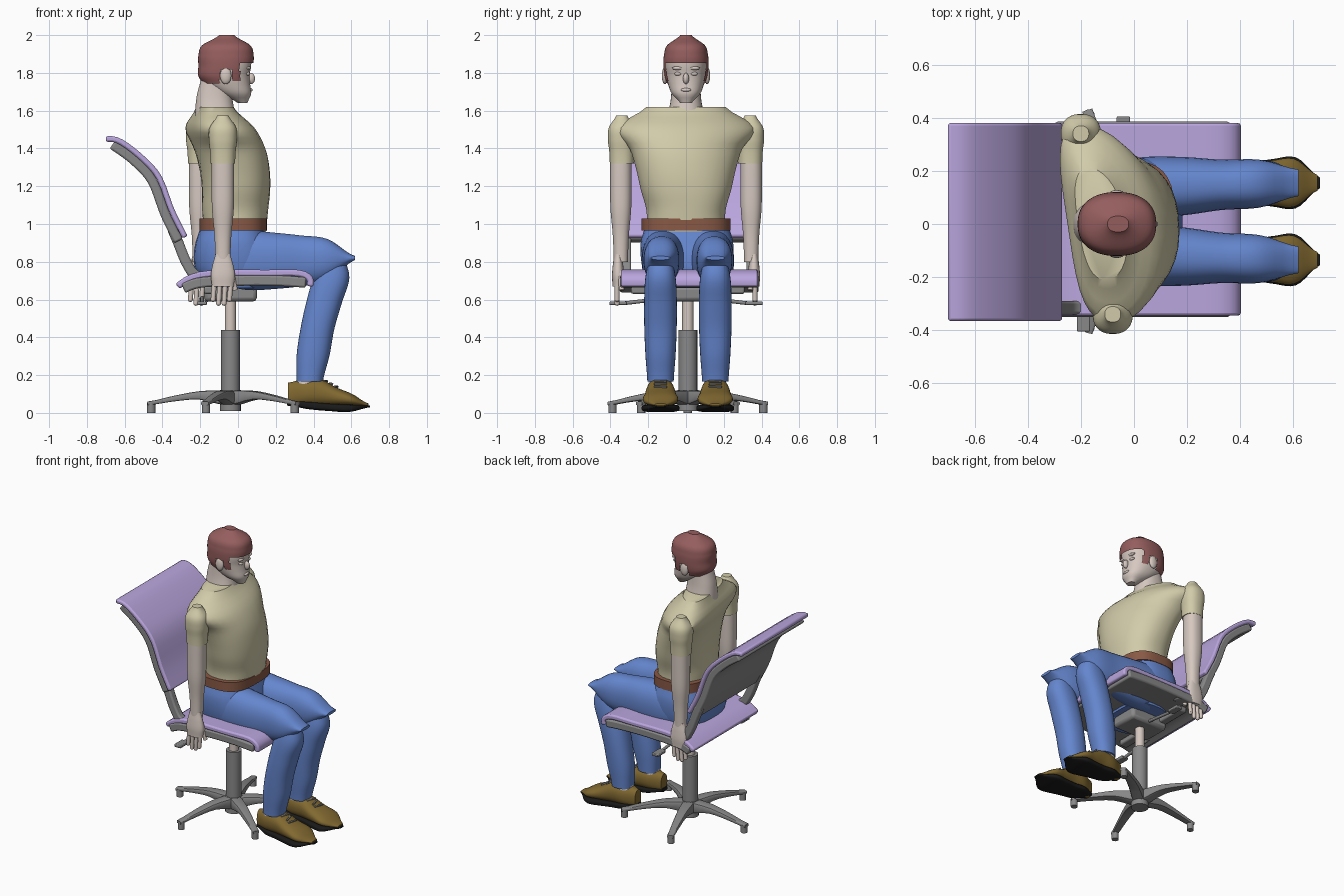
import bpy, bmesh, math
from mathutils import Vector

if "Cube" in bpy.data.objects:
    bpy.data.objects.remove(bpy.data.objects["Cube"], do_unlink=True)


def material(name, red, green, blue):
    mat = bpy.data.materials.new(name)
    mat.use_nodes = True
    mat.diffuse_color = (red, green, blue, 1)
    mat.node_tree.nodes["Principled BSDF"].inputs["Base Color"].default_value = (red, green, blue, 1)
    return mat


shirt = material("cream shirt", .64, .6, .4)
denim = material("blue denim", .13, .24, .62)
fabric = material("lilac fabric", .49, .38, .73)
hair = material("red brown hair", .3, .11, .11)
skin = material("pale skin", .67, .58, .53)
leather = material("brown leather", .25, .1, .06)
suede = material("olive suede", .22, .14, .03)
rubber = material("black rubber", .01, .01, .01)
metal = material("grey metal", .25, .25, .25)

made = []


def finish(name, bm, mat, bevel=0):
    bmesh.ops.recalc_face_normals(bm, faces=bm.faces)
    mesh = bpy.data.meshes.new(name)
    bm.to_mesh(mesh)
    bm.free()
    mesh.materials.append(mat)
    part = bpy.data.objects.new(name, mesh)
    bpy.context.collection.objects.link(part)
    if bevel:
        mod = part.modifiers.new("bevel", "BEVEL")
        mod.width, mod.segments, mod.limit_method = bevel, 2, "ANGLE"
    made.append(part)
    return part


def at(values, t):
    """Smooth curve through evenly spaced values; a plain number stays constant."""
    if not isinstance(values, list):
        return values
    last = len(values) - 1
    i = min(int(t * last), last - 1)
    f = t * last - i
    a, b, c, d = values[max(i - 1, 0)], values[i], values[i + 1], values[min(i + 2, last)]
    return b + f / 2 * (c - a + f * (2 * a - 5 * b + 4 * c - d + f * (3 * (b - c) + d - a)))


def bridge(bm, rings):
    """Skin neighbouring rings and close both ends."""
    for lower, upper in zip(rings, rings[1:]):
        for k in range(len(lower)):
            bm.faces.new((lower[k - 1], lower[k], upper[k], upper[k - 1]))
    bm.faces.new(rings[0])
    bm.faces.new(rings[-1])


def loft(name, mat, span, low, high, half, mid=0, axis="z", power=2.3, steps=24, sides=32,
         warp=None, cut=None):
    """Rounded rings along z (low/high are x) or along x (low/high are z); half is the y half-width."""
    bm = bmesh.new()
    rings = []
    for step in range(steps + 1):
        t = step / steps
        along = span[0] + (span[1] - span[0]) * t
        bottom, top = at(low, t), at(high, t)
        ring = []
        for k in range(sides):
            angle = math.tau * (k + .5) / sides
            c, s = (math.copysign(abs(v) ** (2 / power), v) for v in (math.cos(angle), math.sin(angle)))
            across = (bottom + top) / 2 + (top - bottom) / 2 * c
            y = at(mid, t) + at(half, t) * s
            co = Vector((across, y, along) if axis == "z" else (along, y, across))
            ring.append(bm.verts.new(warp(co) if warp else co))
        rings.append(ring)
    bridge(bm, rings)
    if cut:
        gone = [f for f in bm.faces if cut(f.calc_center_median())]
        bmesh.ops.delete(bm, geom=gone, context="FACES")
    return finish(name, bm, mat)


def sheet(name, mat, xs, zs, thick, y_min, y_max, steps=18):
    """Curved slab following an x-z line, stretched between two y positions."""
    line = [Vector((at(xs, i / steps), at(zs, i / steps))) for i in range(steps + 1)]
    upper, under = [], []
    for i, point in enumerate(line):
        along = (line[min(i + 1, steps)] - line[max(i - 1, 0)]).normalized()
        offset = Vector((-along.y, along.x)) * thick / 2
        upper.append(point + offset)
        under.append(point - offset)
    bm = bmesh.new()
    outline = upper + under[::-1]
    bridge(bm, [[bm.verts.new((p.x, y, p.y)) for p in outline] for y in (y_min, y_max)])
    finish(name, bm, mat, bevel=.01)


def box(name, mat, centre, size, tilt=0, twist=0):
    bm = bmesh.new()
    bmesh.ops.create_cube(bm, size=1)
    bmesh.ops.scale(bm, vec=size, verts=bm.verts)
    part = finish(name, bm, mat, bevel=min(size) / 4)
    part.location, part.rotation_euler = centre, (0, tilt, twist)


def ball(name, mat, centre, radii):
    bm = bmesh.new()
    bmesh.ops.create_uvsphere(bm, u_segments=16, v_segments=10, radius=1)
    bmesh.ops.scale(bm, vec=radii, verts=bm.verts)
    bmesh.ops.translate(bm, vec=centre, verts=bm.verts)
    finish(name, bm, mat)


def rod(name, mat, start, end, radius):
    start, end = Vector(start), Vector(end)
    bm = bmesh.new()
    bmesh.ops.create_cone(bm, cap_ends=True, segments=20, radius1=radius, radius2=radius,
                          depth=(end - start).length)
    part = finish(name, bm, mat)
    part.location = (start + end) / 2
    part.rotation_euler = (end - start).to_track_quat("Z", "Y").to_euler()


# Chair base: hub, gas column and five legs with pegs
stem = Vector((-.04, .01, 0))


def on_stem(z):
    return stem + Vector((0, 0, z))


rod("base_hub", metal, on_stem(.01), on_stem(.12), .055)
rod("column_sleeve", metal, on_stem(.1), on_stem(.44), .05)
rod("gas_piston", skin, on_stem(.4), on_stem(.66), .03)
for i in range(5):
    angle = math.radians(36 + 72 * i)
    leg = loft("base_leg", metal, (.03, .44), [.04, .07, .06, .04], [.12, .115, .09, .06],
               [.04, .03, .02], axis="x", power=5, steps=9, sides=12)
    leg.location, leg.rotation_euler = stem, (0, 0, angle)
    peg = stem + Vector((math.cos(angle), math.sin(angle), 0)) * .42
    rod("base_peg", metal, peg, peg + Vector((0, 0, .055)), .022)

# Seat, mechanism and levers
sheet("seat_cushion", fabric, [-.32, -.24, -.1, .15, .32, .38, .38],
      [.67, .72, .74, .74, .74, .71, .67], .035, -.345, .38)
sheet("seat_shell", metal, [-.29, -.2, 0, .2, .36], [.66, .69, .7, .7, .69], .055, -.35, .385)
box("tilt_mechanism", metal, on_stem(.63), (.28, .2, .08))
box("mechanism_bar", metal, (-.15, .01, .65), (.06, .6, .04))
for side, x in ((1, -.04), (-1, -.19)):
    rod("lever", metal, (x, side * .08, .61), (x, side * .33, .58), .01)
    box("lever_paddle", metal, (x, side * .36, .58), (.05, .09, .02))

# Backrest and its side arms
back_x = [-.28, -.35, -.42, -.52, -.63, -.7]
back_z = [.93, 1.07, 1.25, 1.36, 1.44, 1.45]
sheet("backrest_cushion", fabric, back_x, back_z, .03, -.365, .38)
sheet("backrest_shell", metal, [x - .035 for x in back_x[:-1]], [z - .02 for z in back_z[:-1]],
      .05, -.355, .37)
for y in (-.315, .345):
    sheet("backrest_arm", metal, [-.35, -.32, -.27, -.21, -.05], [.98, .91, .79, .72, .69],
          .055, y - .025, y + .025)


# Torso, turned so the left shoulder sits further back
def turn(co):
    strength = max(0, min(1, (co.z - 1.1) / .3))
    co.x -= strength * (.15 * co.y + .4 * co.y ** 2)
    return co


loft("shirt_body", shirt, (.96, 1.62), [-.18, -.19, -.19, -.2, -.22, -.25, -.21],
     [.15, .16, .17, .165, .14, .08, -.03], [.21, .21, .24, .265, .3, .37, .21], warp=turn)
loft("belt", leather, (.965, 1.03), -.205, .155, .237, power=3, steps=1)

# Neck, head and hair
loft("neck", skin, (1.54, 1.8), [-.23, -.22, -.19], [-.01, -.03, -.04], [.1, .08, .075])
loft("head", skin, (1.64, 1.985), [0, -.1, -.17, -.2, -.2, -.2, -.18, -.1],
     [.05, .07, .065, .062, .07, .07, .05, -.02], [.03, .075, .095, .105, .11, .105, .09, .03])


def below_hairline(co):
    if co.x > .01:
        return co.z < 1.85
    if co.x > -.035:
        return co.z < 1.76
    return co.z < (1.82 if co.x > -.095 else 1.745)


loft("hair", hair, (1.73, 2), [-.18, -.21, -.21, -.21, -.19, -.1], [.07, .07, .08, .083, .065, -.02],
     [.1, .115, .12, .117, .1, .03], steps=40, sides=72, cut=below_hairline)
ball("nose", skin, (.068, 0, 1.77), (.022, .016, .03))
ball("lips", skin, (.065, 0, 1.71), (.012, .028, .01))
for side in (-1, 1):
    ball("ear", skin, (-.065, side * .112, 1.785), (.03, .016, .045))
    ball("eye", skin, (.052, side * .042, 1.795), (.012, .02, .01))
    ball("brow", skin, (.056, side * .042, 1.825), (.013, .032, .01))

# Arms and hands
for side, x in ((-1, -.08), (1, -.2)):
    def limb(name, mat, span, radii, y, flat):
        loft(name, mat, span, [x - r for r in radii], [x + r for r in radii],
             [r * flat for r in radii], mid=side * y)

    limb("sleeve", shirt, (1.32, 1.575), [.065, .068, .075, .07, .03], .34, .98)
    limb("arm", skin, (.8, 1.36), [.04, .045, .058, .06, .06], .345, .95)
    limb("palm", skin, (.67, .84), [.058, .064, .055, .04], .36, .5)
    for i in range(4):
        top = Vector((x + .043 - .029 * i, side * .365, .7))
        tip = top - Vector((.008, 0, .12 if i in (1, 2) else .1))
        rod("finger", skin, top, tip, .013)
        ball("fingertip", skin, tip, (.013, .013, .013))
    rod("thumb", skin, (x + .045, side * .35, .75), (x + .065, side * .34, .65), .014)

# Jeans
loft("jeans_seat", denim, (.66, .985), [-.16, -.22, -.235, -.225, -.2], [.14, .18, .18, .16, .14],
     [.2, .23, .245, .245, .225], mid=.005, power=2.8)
for side in (-1, 1):
    y = side * .145 + .01
    loft("jeans_thigh", denim, (-.1, .62), [.68, .65, .655, .67, .7, .81],
         [.93, .965, .955, .94, .92, .83], [.1, .115, .11, .095, .09, .05],
         mid=[y - side * .02, y], axis="x")
    loft("jeans_shin", denim, (.165, .86), [.31, .31, .33, .36, .4, .46],
         [.45, .485, .51, .55, .59, .55], [.07, .08, .086, .087, .08, .05], mid=y)

    # Shoes
    rod("sock", skin, (.35, y, .1), (.375, y, .2), .058)
    loft("shoe_upper", suede, (.265, .69), .035, [.16, .18, .18, .135, .1, .05],
         [.035, .068, .075, .085, .09, .03], mid=y, axis="x")
    loft("shoe_sole", rubber, (.26, .7), [.04, .02, .01, .005, .03], [.065, .06, .05, .045, .04],
         [.03, .07, .076, .09, .095, .02], mid=y, axis="x", power=4)
    for i in range(4):
        box("shoelace", metal, (.435 + .028 * i, y, .182 - .0145 * i), (.01, .07, .012),
            tilt=.45, twist=.25 * (-1) ** i)

# Smooth shading with sharp edges kept
bpy.ops.object.select_all(action="DESELECT")
for part in made:
    part.select_set(True)
bpy.context.view_layer.objects.active = made[0]
bpy.ops.object.shade_smooth_by_angle(angle=math.radians(40))
